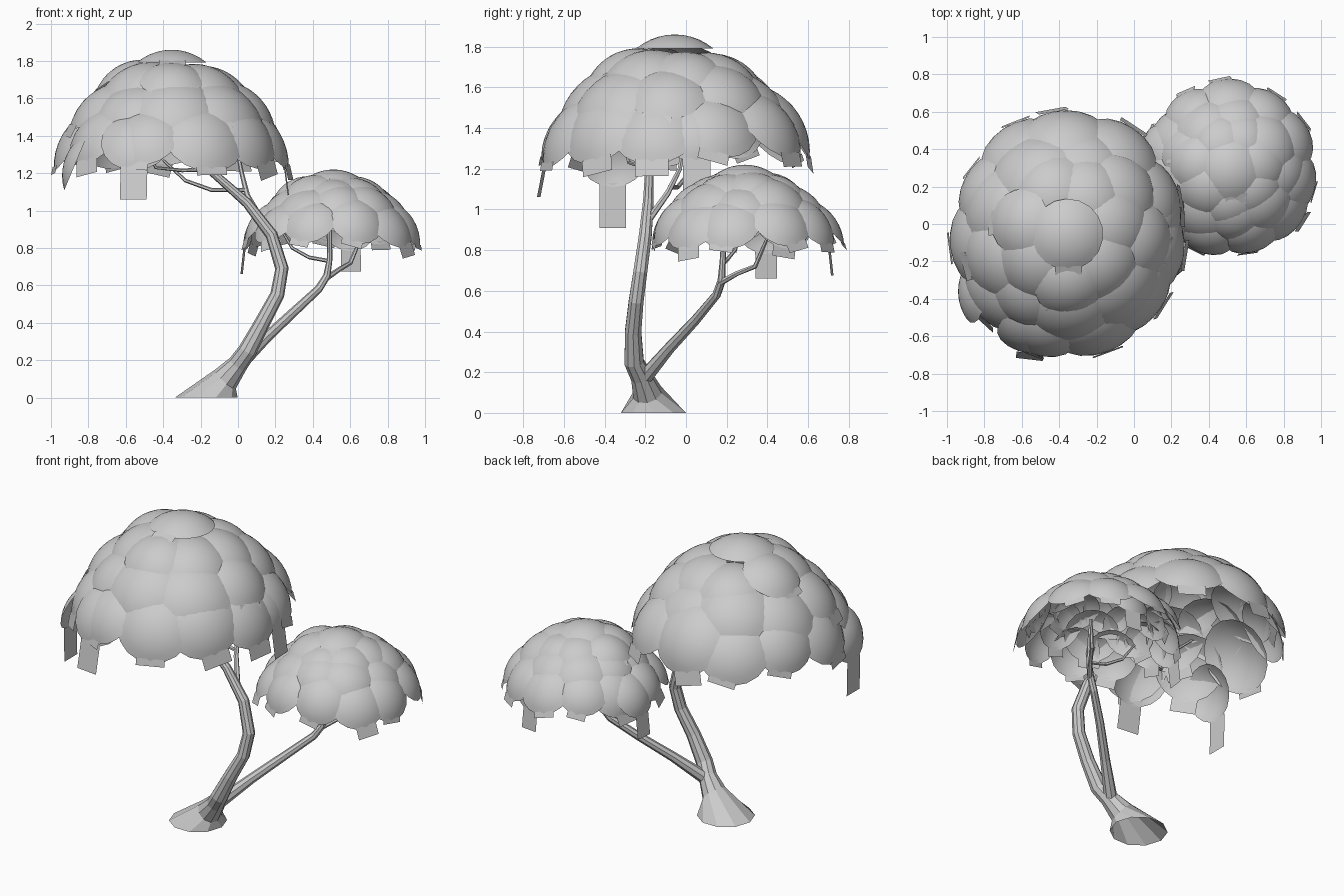
import bpy, bmesh, math, random
from mathutils import Vector

random.seed(7)
old = bpy.data.objects.get("Cube")
if old:
    bpy.data.objects.remove(old, do_unlink=True)

# One plain grey for the whole tree
grey = bpy.data.materials.new("plain_grey")
grey.use_nodes = True
colour = (0.6, 0.6, 0.6, 1)
grey.diffuse_color = colour
grey.node_tree.nodes["Principled BSDF"].inputs["Base Color"].default_value = colour


def finish(bm, name):
    mesh = bpy.data.meshes.new(name)
    bm.to_mesh(mesh)
    bm.free()
    mesh.materials.append(grey)
    obj = bpy.data.objects.new(name, mesh)
    bpy.context.collection.objects.link(obj)
    return obj


def limb(name, path, sides=8, flat_start=False):
    """Tapered open-ended tube through (x, y, z, radius) points."""
    bm = bmesh.new()
    points = [Vector(p[:3]) for p in path]
    rings = []
    for i, p in enumerate(points):
        along = (points[min(i + 1, len(points) - 1)] - points[max(i - 1, 0)]).normalized()
        if flat_start and i == 0:
            along = Vector((0, 0, 1))
        side = Vector((0, 1, 0)).cross(along).normalized()
        other = along.cross(side)
        ring = []
        for k in range(sides):
            a = math.tau * k / sides
            ring.append(bm.verts.new(p + path[i][3] * (side * math.cos(a) + other * math.sin(a))))
        rings.append(ring)
    for low, high in zip(rings, rings[1:]):
        for k in range(sides):
            j = (k + 1) % sides
            bm.faces.new((low[k], low[j], high[j], high[k]))
    return finish(bm, name)


def leaf_cap(bm, centre, normal, r, spin=0.0, tab=0.6, bend=math.radians(40)):
    """Open domed leaf pad with a square tab hanging from its lower rim."""
    n = normal.normalized()
    side = Vector((0, 0, 1)).cross(n)
    side = side.normalized() if side.length > 0.01 else Vector((1, 0, 0))
    down = n.cross(side)
    if down.z > 0:
        down = -down
    down, side = (down * math.cos(spin) + side * math.sin(spin),
                  side * math.cos(spin) - down * math.sin(spin))
    rho = r / math.sin(bend)

    def at(t, a):
        radial = down * math.cos(a) + side * math.sin(a)
        return centre + rho * (radial * math.sin(t) - n * (1 - math.cos(t)))

    segs, steps = 18, 5
    tip = bm.verts.new(centre)
    rings = [[bm.verts.new(at(bend * s / steps, math.tau * k / segs)) for k in range(segs)]
             for s in range(1, steps + 1)]
    faces = []
    for k in range(segs):
        j = (k + 1) % segs
        faces.append((tip, rings[0][k], rings[0][j]))
        for a, b in zip(rings, rings[1:]):
            faces.append((a[k], b[k], b[j], a[j]))
    half = side * r * 0.38
    top = at(bend * 0.88, 0) - n * 0.004
    low = top + (down * math.cos(bend * 0.6) - n * math.sin(bend * 0.6)) * r * tab
    faces.append([bm.verts.new(v) for v in (top - half, low - half, low + half, top + half)])
    for f in faces:
        face = bm.faces.new(f)
        face.normal_update()
        if face.normal.dot(n) < 0:
            face.normal_flip()
        face.smooth = True


# Canopy tiers: distance out, height, tilt in degrees, pad count, pad scale
TIERS = ((0, 1, 90, 1, 0.95), (0.46, 0.83, 61, 7, 0.88),
         (0.7, 0.6, 46, 9, 0.98), (0.88, 0.36, 38, 11, 0.98))


def canopy(name, centre, size, r, extras):
    """Dome of overlapping leaf pads set in tiers like shingles."""
    bm = bmesh.new()
    centre = Vector(centre)
    for out, height, tilt, count, scale in TIERS:
        loose = 0 if count == 1 else 1
        for k in range(count):
            a = math.tau * (k + tilt / 50) / count + loose * random.uniform(-0.08, 0.08)
            e = math.radians(tilt + loose * random.uniform(-5, 5))
            spot = centre + Vector((size[0] * out * math.cos(a), size[1] * out * math.sin(a),
                                    size[2] * (height + loose * random.uniform(-0.03, 0.03))))
            facing = Vector((math.cos(e) * math.cos(a), math.cos(e) * math.sin(a), math.sin(e)))
            leaf_cap(bm, spot, facing, r * scale * random.uniform(0.92, 1.08),
                     random.uniform(-0.35, 0.35), random.uniform(0.15, 0.45))
    # Low pads with long tabs hanging from the rim
    for spot, facing, radius, tab in extras:
        leaf_cap(bm, Vector(spot), Vector(facing), radius, 0, tab)
    return finish(bm, name)


# Trunk with flared foot, leaning out and curling back under the large canopy
limb("main_trunk", [(-0.17, -0.16, 0, 0.168), (-0.066, -0.19, 0.1, 0.075), (0.0, -0.22, 0.18, 0.054),
                    (0.05, -0.255, 0.25, 0.05), (0.13, -0.26, 0.4, 0.042), (0.21, -0.245, 0.55, 0.038),
                    (0.235, -0.225, 0.69, 0.036), (0.18, -0.2, 0.87, 0.033), (0.05, -0.185, 1.04, 0.027),
                    (-0.12, -0.18, 1.19, 0.022), (-0.28, -0.18, 1.32, 0.018), (-0.36, -0.15, 1.5, 0.01)],
     10, True)
limb("second_trunk", [(-0.01, -0.215, 0.16, 0.04), (0.15, -0.08, 0.32, 0.029), (0.3, 0.05, 0.46, 0.025),
                      (0.43, 0.15, 0.58, 0.022), (0.475, 0.175, 0.65, 0.02), (0.49, 0.18, 0.74, 0.015),
                      (0.49, 0.19, 0.95, 0.011)])

# Thin branches inside the canopies
twigs = {
    "large_canopy_upright_branch": [(0.13, -0.19, 0.94, 0.018), (0.05, -0.09, 1.08, 0.015),
                                    (0.02, -0.03, 1.2, 0.012), (-0.02, 0.0, 1.4, 0.008)],
    "large_canopy_curved_branch": [(0.04, -0.08, 1.11, 0.011), (-0.14, -0.04, 1.11, 0.011),
                                   (-0.28, 0.0, 1.16, 0.01), (-0.4, 0.05, 1.27, 0.007)],
    "large_canopy_front_branch": [(-0.16, -0.18, 1.22, 0.012), (-0.3, -0.23, 1.215, 0.01),
                                  (-0.44, -0.28, 1.23, 0.009), (-0.52, -0.32, 1.38, 0.007)],
    "small_canopy_back_branch": [(0.475, 0.17, 0.64, 0.015), (0.54, 0.25, 0.685, 0.013),
                                 (0.6, 0.34, 0.72, 0.012), (0.66, 0.4, 0.86, 0.008)],
    "small_canopy_curved_branch": [(0.49, 0.18, 0.73, 0.011), (0.38, 0.2, 0.75, 0.01),
                                   (0.29, 0.24, 0.8, 0.009), (0.23, 0.28, 0.9, 0.006)],
}
for twig_name, twig_path in twigs.items():
    limb(twig_name, twig_path, 6)

# Foliage
canopy("large_canopy", (-0.355, -0.055, 1.23), (0.64, 0.69, 0.63), 0.215,
       [((-0.92, -0.36, 1.29), (-1, 0, 0.42), 0.17, 1.3),
        ((-0.55, -0.64, 1.41), (-0.1, -0.85, 0.6), 0.19, 0.95),
        ((0.21, 0.05, 1.42), (0.9, 0.05, 0.55), 0.18, 0.95)])
canopy("small_canopy", (0.51, 0.29, 0.84), (0.48, 0.48, 0.38), 0.155,
       [((0.06, 0.39, 0.93), (-0.85, 0.1, 0.5), 0.14, 1.0),
        ((0.6, 0.68, 0.93), (0.1, 0.85, 0.5), 0.14, 0.9)])
